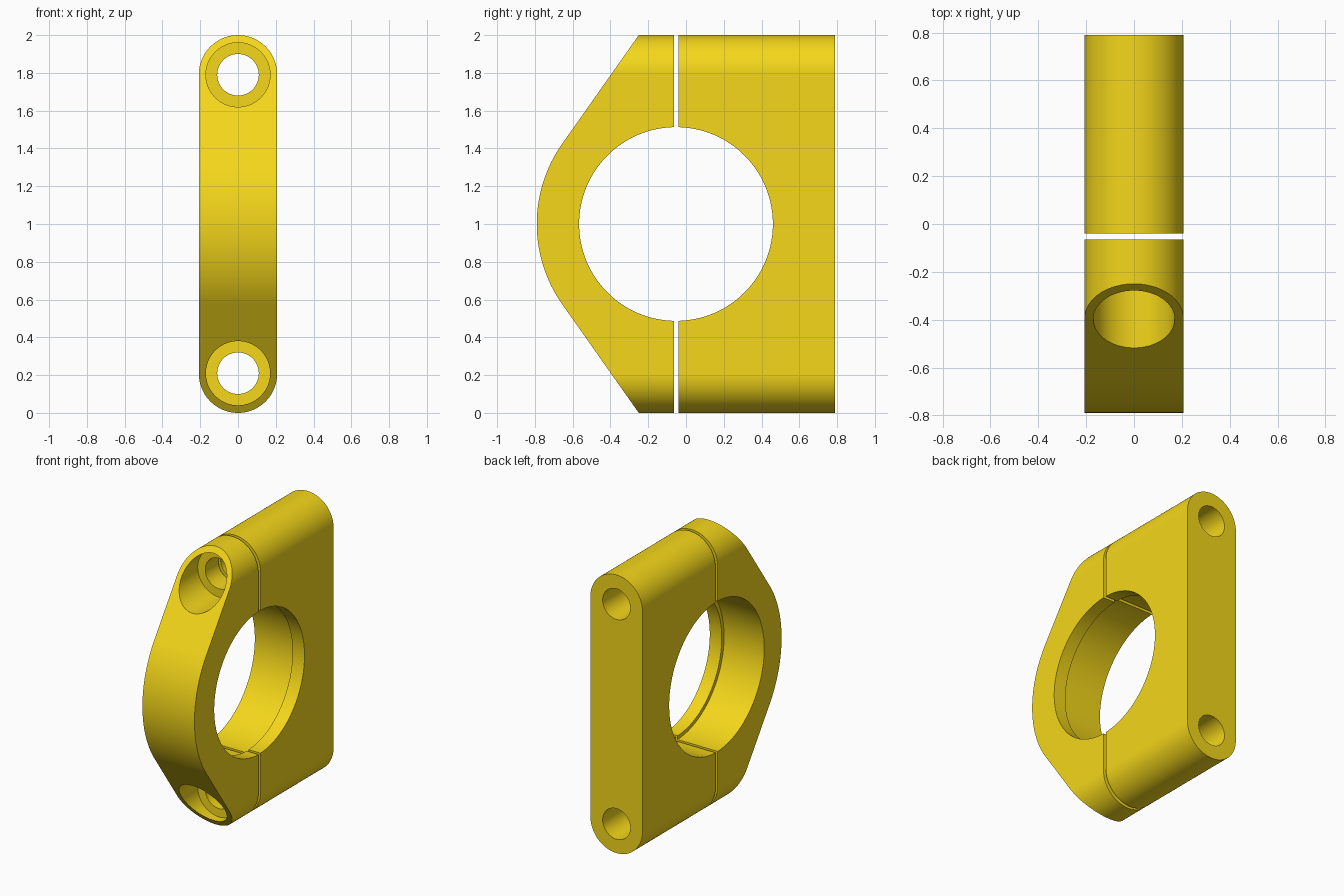
import bpy, bmesh
from math import sin, cos, pi, radians, atan2, acos, hypot
from mathutils import Vector

if "Cube" in bpy.data.objects:
    bpy.data.objects.remove(bpy.data.objects["Cube"])

R_END = 0.207                # half thickness and end rounding
CY, CZ = -0.053, 1.0         # bore centre
R_OUT = 0.737                # outer arc of the cap
HOLES = (0.21, 1.79)         # bolt heights
N = 96

mat = bpy.data.materials.new("yellow")
mat.diffuse_color = (0.91, 0.68, 0.01, 1)
mat.use_nodes = True
mat.node_tree.nodes["Principled BSDF"].inputs["Base Color"].default_value = mat.diffuse_color


def prism(name, points, depth):
    """Solid made by sweeping a 3D outline along a vector."""
    bm = bmesh.new()
    face = bm.faces.new([bm.verts.new(p) for p in points])
    new = bmesh.ops.extrude_face_region(bm, geom=[face])["geom"]
    bmesh.ops.translate(bm, vec=Vector(depth),
                        verts=[v for v in new if isinstance(v, bmesh.types.BMVert)])
    bmesh.ops.recalc_face_normals(bm, faces=bm.faces)
    me = bpy.data.meshes.new(name)
    bm.to_mesh(me)
    bm.free()
    ob = bpy.data.objects.new(name, me)
    bpy.context.collection.objects.link(ob)
    return ob


def rod_x(name, r, x0, x1):
    ring = [2 * pi * (i + 0.5) / N for i in range(N)]
    return prism(name, [(x0, CY + r * cos(a), CZ + r * sin(a)) for a in ring], (x1 - x0, 0, 0))


def rod_y(name, r, z, y0, y1):
    ring = [2 * pi * i / 64 for i in range(64)]
    return prism(name, [(r * cos(a), y0, z + r * sin(a)) for a in ring], (0, y1 - y0, 0))


def bar(name, y0, y1):
    """Upright bar with fully rounded top and bottom."""
    pts = []
    for base, z in ((0, 2 - R_END), (pi, R_END)):
        for i in range(41):
            a = base + pi * i / 40
            pts.append((R_END * cos(a), y0, z + R_END * sin(a)))
    return prism(name, pts, (0, y1 - y0, 0))


def boolean(ob, cutter, op):
    m = ob.modifiers.new(op, "BOOLEAN")
    m.operation, m.object, m.solver = op, cutter, "EXACT"


# The two clamp halves, separated by a thin gap
base = bar("clamp_base", -0.040, 0.79)
cap = bar("clamp_cap", -0.85, -0.064)
helpers = []

# Side outline of the cap: slopes tangent to the outer arc
dy, dz = -0.25 - CY, 1.0
ta = atan2(dz, dy) + acos(R_OUT / hypot(dy, dz))
ty, tz = CY + R_OUT * cos(ta), CZ + R_OUT * sin(ta)
k = (2.1 - tz) / (2.0 - tz)
side = [(-0.3, 0.1, 2.1), (-0.3, ty + k * (-0.25 - ty), 2.1)]
for i in range(41):
    a = ta + (2 * pi - 2 * ta) * i / 40
    side.append((-0.3, CY + R_OUT * cos(a), CZ + R_OUT * sin(a)))
side += [(-0.3, side[1][1], -0.1), (-0.3, 0.1, -0.1)]
outline = prism("cap_outline_helper", side, (0.6, 0, 0))
boolean(cap, outline, "INTERSECT")
helpers.append(outline)

# Stepped bore: small lip on the right side
for r, x0, x1 in ((0.513, -0.3, 0.3), (0.54, -0.3, 0.112)):
    helpers.append(rod_x("bore_cutter", r, x0, x1))
    for half in (base, cap):
        boolean(half, helpers[-1], "DIFFERENCE")

# Bolt holes with counterbores in the cap
for z in HOLES:
    hole = rod_y("bolt_cutter", 0.11, z, -1, 1)
    bore = rod_y("counterbore_cutter", 0.17, z, -1, -0.215)
    helpers += [hole, bore]
    boolean(base, hole, "DIFFERENCE")
    boolean(cap, hole, "DIFFERENCE")
    boolean(cap, bore, "DIFFERENCE")

# Bake the cuts, shade smooth with crisp edges, remove helpers
deps = bpy.context.evaluated_depsgraph_get()
for half in (base, cap):
    me = bpy.data.meshes.new_from_object(half.evaluated_get(deps))
    half.modifiers.clear()
    half.data = me
    me.materials.clear()
    me.materials.append(mat)
    me.shade_smooth()
    me.set_sharp_from_angle(angle=radians(25))
    wn = half.modifiers.new("weighted_normals", "WEIGHTED_NORMAL")
    wn.keep_sharp = True
for h in helpers:
    bpy.data.objects.remove(h, do_unlink=True)
